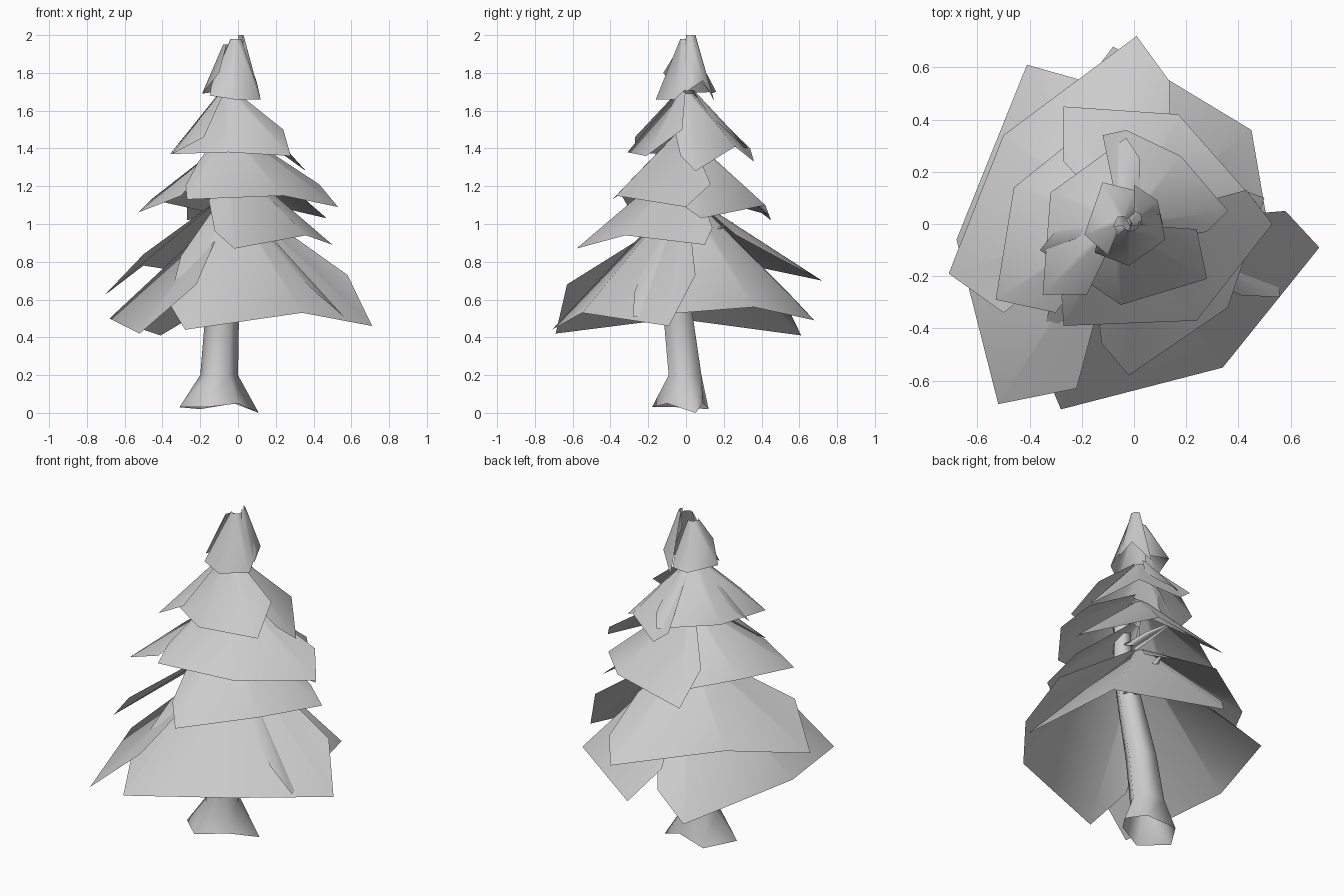
import bpy, math
from mathutils import Vector, Matrix


def make_object(name, verts, faces):
    mesh = bpy.data.meshes.new(name)
    mesh.from_pydata(verts, [], faces)
    mesh.update()
    obj = bpy.data.objects.new(name, mesh)
    bpy.context.collection.objects.link(obj)
    for p in mesh.polygons:
        p.use_smooth = True
    return obj


def bough(name, rim, top_z, centre=(-0.05, 0.0), collar=0.04, turn=14):
    """Open drooping sheet from a small collar on the trunk to a jagged rim.
    The leading edge gets raised shoulders, turned back around the trunk."""
    c = Vector((centre[0], centre[1], top_z))
    rim = [Vector(p) for p in rim]
    lead = rim[0] - c
    for scale, k in ((0.8, 1), (0.45, 2.2)):
        spin = Matrix.Rotation(math.radians(-turn * k), 3, 'Z')
        rim.insert(0, c + spin @ (lead * scale))
    top = []
    for p in rim:
        d = Vector((p.x - c.x, p.y - c.y, 0)).normalized()
        top.append(c + d * collar)
    n = len(rim)
    faces = [(i, n + i, n + i + 1, i + 1) for i in range(n - 1)]
    return make_object(name, top + rim, faces)


def tube(name, rings, sides, flare=None):
    """Loft of rings (x, y, z, radius); flare is an optional uneven first ring."""
    verts, faces = list(flare or []), []
    for x, y, z, r in rings:
        for k in range(sides):
            a = 2 * math.pi * k / sides
            verts.append((x + r * math.cos(a), y + r * math.sin(a), z))
    for j in range(len(verts) // sides - 1):
        for k in range(sides):
            a, b = j * sides + k, j * sides + (k + 1) % sides
            faces.append((a, b, b + sides, a + sides))
    faces.append(tuple(range(len(verts) - sides, len(verts))))
    return make_object(name, verts, faces)


# Trunk with flared roots, leaning forward
roots = [(0.11, 0.05, 0.0), (-0.02, 0.09, 0.05), (-0.2, 0.12, 0.02),
         (-0.31, -0.05, 0.03), (-0.17, -0.18, 0.03), (0.0, -0.1, 0.05)]
tube("trunk", [(-0.1, -0.005, 0.2, 0.1), (-0.085, -0.04, 0.5, 0.09),
               (-0.05, -0.08, 0.8, 0.075), (-0.02, -0.12, 1.1, 0.06),
               (-0.01, -0.12, 1.36, 0.05), (-0.04, -0.05, 1.46, 0.03)], 6, roots)

# Bare twigs inside the crown
tube("lower_twig", [(-0.03, -0.08, 0.88, 0.05), (-0.02, 0.1, 0.95, 0.035),
                    (0.0, 0.25, 1.01, 0.004)], 4)
tube("upper_twig", [(-0.03, -0.09, 1.2, 0.05), (-0.08, 0.06, 1.25, 0.035),
                    (-0.12, 0.2, 1.28, 0.004)], 4)

# Lowest skirt
bough("skirt_front", [(-0.28, -0.71, 0.44), (0.34, -0.55, 0.53),
                      (0.71, -0.09, 0.46), (0.58, 0.05, 0.73)], 1.15)
bough("skirt_left", [(-0.41, 0.61, 0.41), (-0.68, -0.06, 0.50),
                     (-0.52, -0.69, 0.42), (-0.22, -0.63, 0.68)], 1.05, turn=16)
bough("skirt_back", [(0.56, -0.28, 0.51), (0.45, 0.36, 0.56),
                     (-0.08, 0.68, 0.49), (-0.2, 0.52, 0.66)], 1.14, turn=6)

# Second tier
bough("second_back", [(0.01, 0.72, 0.70), (-0.50, 0.34, 0.78),
                      (-0.71, -0.19, 0.62), (-0.50, -0.34, 0.84)], 1.14)
bough("second_front", [(-0.02, -0.58, 0.87), (0.36, -0.32, 0.94),
                       (0.50, 0.10, 0.89), (0.39, 0.14, 0.98)], 1.33, turn=12)

# Third tier
bough("third_front", [(-0.27, -0.39, 1.13), (0.24, -0.37, 1.15),
                      (0.53, 0.0, 1.09), (0.43, 0.13, 1.21)], 1.5, turn=10)
bough("third_back", [(0.47, 0.08, 1.03), (0.17, 0.42, 1.10),
                     (-0.27, 0.45, 1.02), (-0.27, 0.24, 1.18)], 1.45)
bough("third_left", [(-0.1, 0.43, 1.05), (-0.46, 0.14, 1.13),
                     (-0.53, -0.29, 1.06), (-0.30, -0.34, 1.15)], 1.42)

# Fourth tier
bough("fourth_front", [(-0.36, -0.10, 1.37), (-0.05, -0.31, 1.38),
                       (0.28, -0.21, 1.36), (0.24, -0.02, 1.5)], 1.7, turn=10)
bough("fourth_back", [(0.36, 0.05, 1.28), (0.18, 0.26, 1.41),
                      (-0.03, 0.36, 1.33), (-0.12, 0.34, 1.40)], 1.69, turn=12)
bough("fourth_left", [(-0.03, 0.33, 1.40), (-0.32, 0.12, 1.42),
                      (-0.35, -0.27, 1.37), (-0.18, -0.27, 1.46)], 1.71, turn=12)

# Crown tip: overlapping leaves
bough("tip_front", [(-0.15, -0.11, 1.68), (-0.02, -0.16, 1.66),
                    (0.12, -0.06, 1.66), (0.10, 0.04, 1.75)], 1.98, (-0.01, 0.0), 0.03)
bough("tip_right", [(0.11, 0.0, 1.70), (0.09, 0.09, 1.76),
                    (0.0, 0.15, 1.65)], 2.0, (0.0, 0.02), 0.03)
bough("tip_back", [(0.0, 0.13, 1.69), (-0.12, 0.16, 1.70), (-0.19, -0.04, 1.69),
                   (-0.10, -0.12, 1.80)], 1.95, (-0.05, 0.0), 0.03)
